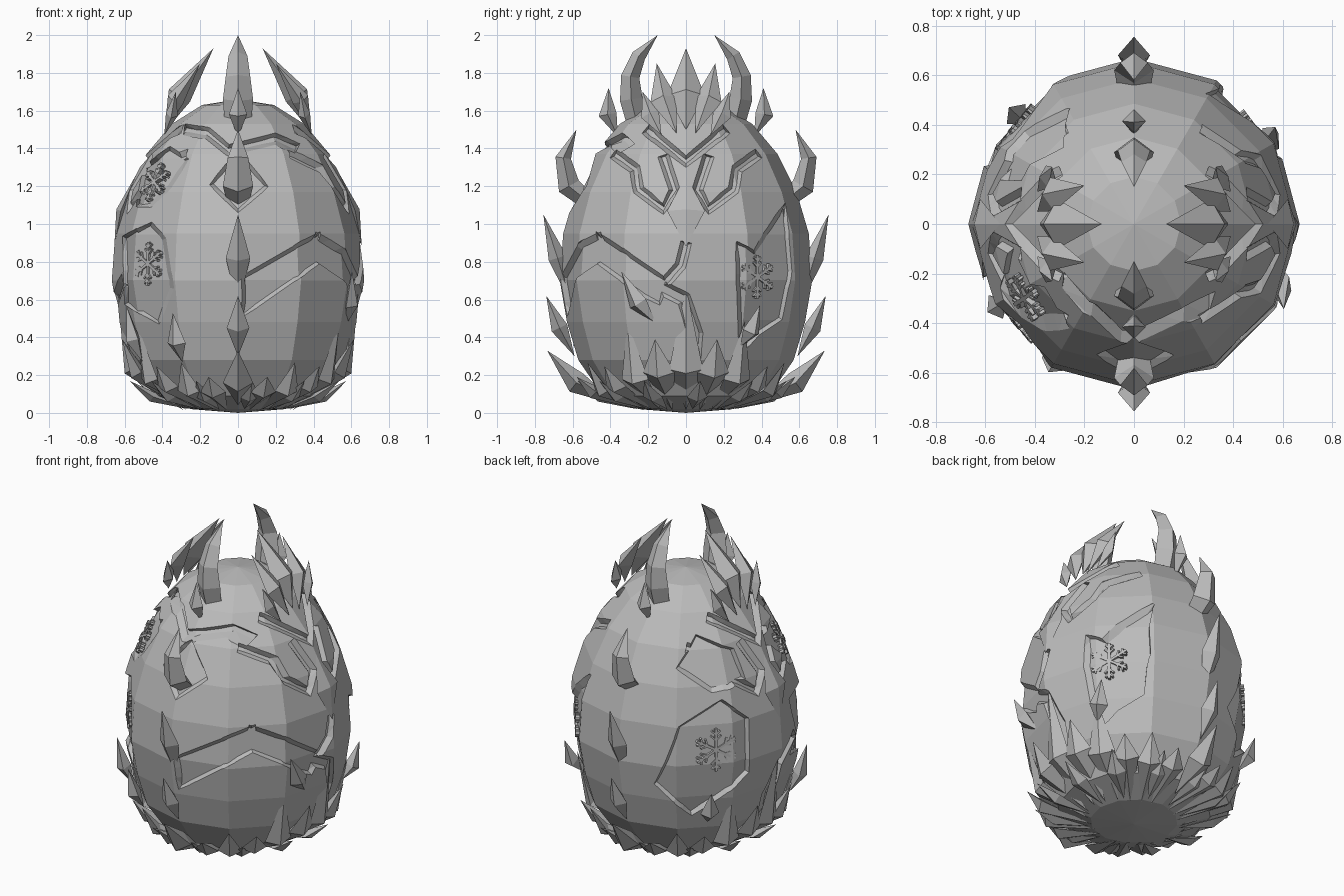
import bpy, bmesh, math
from mathutils import Vector
from mathutils.bvhtree import BVHTree

if "Cube" in bpy.data.objects:
    bpy.data.objects.remove(bpy.data.objects["Cube"])

GREY = (0.5, 0.5, 0.5, 1)
stone = bpy.data.materials.new("stone_grey")
stone.use_nodes = True
stone.diffuse_color = GREY
stone.node_tree.nodes["Principled BSDF"].inputs["Base Color"].default_value = GREY
UP = Vector((0, 0, 1))


def finish(bm, name):
    bmesh.ops.recalc_face_normals(bm, faces=bm.faces[:])
    mesh = bpy.data.meshes.new(name)
    bm.to_mesh(mesh)
    bm.free()
    mesh.materials.append(stone)
    ob = bpy.data.objects.new(name, mesh)
    bpy.context.collection.objects.link(ob)
    return ob


def frame(az):
    """Outward and sideways directions at an azimuth in degrees."""
    a = math.radians(az)
    return Vector((math.cos(a), math.sin(a), 0)), Vector((-math.sin(a), math.cos(a), 0))


def skin(bm, rings):
    """Join rings of vertices; a ring of one vertex is a point."""
    for a, b in zip(rings, rings[1:]):
        n = max(len(a), len(b))
        for i in range(n):
            j = (i + 1) % n
            vs = [a[i % len(a)], a[j % len(a)], b[j % len(b)], b[i % len(b)]]
            bm.faces.new(list(dict.fromkeys(vs)))
    for r in (rings[0], rings[-1]):
        if len(r) > 1:
            bm.faces.new(r)


# Egg: twelve-sided shell around a slightly smaller core
PROFILE = [(0, 0), (.25, .02), (.44, .09), (.57, .28), (.63, .48), (.668, .7), (.65, .95),
           (.585, 1.17), (.485, 1.37), (.35, 1.53), (.19, 1.63), (0, 1.66)]


def egg(name, s):
    bm = bmesh.new()
    rings = []
    for r, z in PROFILE:
        h = UP * (.8 + (z - .8) * s)
        if r == 0:
            rings.append([bm.verts.new(h)])
        else:
            rings.append([bm.verts.new(frame(k * 30)[0] * r * s + h) for k in range(12)])
    skin(bm, rings)
    bm.normal_update()
    return BVHTree.FromBMesh(bm), finish(bm, name)


core_tree, core = egg("egg_core", .96)
shell_tree, shell = egg("egg_shell", 1)


def cut(az, pts, bevel=.013):
    """Cut a sunken panel with sloping walls, outlined in (sideways, height)."""
    out, side = frame(az)
    fine = []
    for a, b in zip(pts, pts[1:] + pts[:1]):
        a, b = Vector(a), Vector(b)
        n = max(1, round((b - a).length / .08))
        fine += [a.lerp(b, i / n) for i in range(n)]
    area = sum(a.x * b.y - b.x * a.y for a, b in zip(fine, fine[1:] + fine[:1]))
    grow = math.copysign(bevel, area)
    narrow, wide = [], []
    for i, p in enumerate(fine):
        t = (fine[(i + 1) % len(fine)] - fine[i - 1]).normalized()
        n = Vector((t.y, -t.x)) * grow
        narrow.append(p - n)
        wide.append(p + n)

    def place(p, d):
        return out * d + side * p.x + UP * p.y

    def depth(p, tree):
        hit = tree.ray_cast(place(p, 2), -out)[0]
        return max(.08, hit.dot(out)) if hit else .08

    bm = bmesh.new()
    rings = [[place(p, .03) for p in narrow], [place(p, depth(p, core_tree) - .004) for p in narrow],
             [place(p, depth(p, shell_tree) + .004) for p in wide], [place(p, .9) for p in wide]]
    skin(bm, [[bm.verts.new(c) for c in ring] for ring in rings])
    bmesh.ops.triangulate(bm, faces=bm.faces[:])
    cutter = finish(bm, "panel_cutter")
    cutter.hide_render = True
    mod = shell.modifiers.new("cut", 'BOOLEAN')
    mod.operation = 'DIFFERENCE'
    mod.solver = 'MANIFOLD'
    mod.object = cutter
    bpy.context.view_layer.objects.active = shell
    bpy.ops.object.modifier_apply(modifier=mod.name)
    bpy.data.objects.remove(cutter)


def crack(az, pts, width=.04):
    """Cut a groove of even width along a path."""
    p = [Vector(q) for q in pts]
    left, right = [], []
    for i, q in enumerate(p):
        t = p[min(i + 1, len(p) - 1)] - p[max(i - 1, 0)]
        n = Vector((-t.y, t.x)).normalized() * width / 2
        left.append(q + n)
        right.append(q - n)
    cut(az, left + right[::-1])


# Front panels and cracks
cut(-90, [(.03, .72), (.43, .95), (.43, .8), (.03, .52)])
cut(-90, [(-.6, .93), (-.46, 1.0), (-.39, .92), (-.35, .66), (-.42, .48), (-.59, .58)])
cut(-90, [(-.53, 1.1), (-.49, 1.3), (-.36, 1.4), (-.27, 1.34), (-.36, 1.2), (-.46, 1.1)])
cut(-90, [(0, 1.38), (-.14, 1.21), (0, 1.07), (.15, 1.2)])
crack(-90, [(-.28, 1.5), (-.16, 1.48), (-.05, 1.39), (.2, 1.45), (.31, 1.4)])

# Side panels and cracks
cut(0, [(-.47, .95), (-.1, .7), (-.14, .58), (-.22, .62), (-.47, .8)])
cut(0, [(.27, .9), (.36, .85), (.52, 1.1), (.55, .75), (.5, .5), (.38, .42), (.29, .32)])
crack(0, [(0, .9), (-.03, .78), (-.11, .69)])
for az, m in ((0, 1), (180, -1)):
    crack(az, [(-.2 * m, .7), (-.01 * m, .6), (.05 * m, .42), (.03 * m, .2)], .06)
    crack(az, [(-.21, 1.5), (0, 1.33), (.21, 1.5)])
    for s in (-1, 1):
        crack(az, [(.38 * s, 1.37), (.27 * s, 1.29), (.25 * s, 1.18), (.12 * s, 1.08),
                   (.06 * s, 1.18), (.12 * s, 1.36)])

# Back panels
cut(140, [(.05, 1.08), (-.2, .95), (-.32, .58), (-.12, .38), (.2, .62), (.2, .95)])
cut(140, [(-.18, 1.27), (-.05, 1.42), (.15, 1.33), (.2, 1.17), (0, 1.14)])


# Crystals and horns: four-sided tapers along a path of (radius, height, width, sideways)
def spike(name, az, path, flat=.75):
    out, side = frame(az)
    c = [out * r + side * u + UP * z for r, z, w, u in path]
    bm = bmesh.new()
    rings = []
    for i, (r, z, w, u) in enumerate(path):
        if w == 0:
            rings.append([bm.verts.new(c[i])])
            continue
        t = c[min(i + 1, len(c) - 1)] - c[max(i - 1, 0)]
        n = t.cross(side).normalized()
        s = n.cross(t).normalized()
        rings.append([bm.verts.new(c[i] + v * w) for v in (s, n * flat, -s, -n * flat)])
    skin(bm, rings)
    return finish(bm, name)


for az, place in ((-90, "front"), (90, "back")):
    spike(place + "_crown_horn", az, [(.26, 1.53, .07, 0), (.29, 1.66, .08, 0),
          (.295, 1.78, .065, 0), (.25, 1.89, .05, 0), (.15, 2.0, 0, 0)])
    spike(place + "_small_crystal", az, [(.36, 1.46, 0, 0), (.415, 1.58, .048, 0), (.41, 1.72, 0, 0)], 1)
    spike(place + "_middle_horn", az, [(.52, 1.12, .06, 0), (.62, 1.2, .08, 0),
          (.65, 1.35, .055, 0), (.58, 1.5, 0, 0)])
    spike(place + "_long_crystal", az, [(.6, .56, 0, 0), (.68, .82, .065, 0), (.755, 1.05, 0, 0)])
    spike(place + "_short_crystal", az, [(.59, .3, 0, 0), (.67, .45, .06, 0), (.74, .62, 0, 0)])
    spike(place + "_foot_crystal", az, [(.36, .04, 0, 0), (.58, .16, .08, 0), (.735, .33, 0, 0)])

# Crowns of leaning crystals and a flat gem on both sides
for az, place in ((0, "left"), (180, "right")):
    spike(place + "_crown_centre", az, [(.38, 1.5, 0, 0), (.31, 1.68, .1, 0), (.13, 1.93, 0, 0)], .65)
    for s in (-1, 1):
        spike(place + "_crown_inner", az, [(.39, 1.48, 0, .05 * s), (.33, 1.66, .07, .12 * s),
              (.2, 1.85, 0, .155 * s)], .65)
        spike(place + "_crown_outer", az, [(.39, 1.47, 0, .13 * s), (.35, 1.58, .05, .19 * s),
              (.33, 1.7, 0, .23 * s)], .65)
    spike(place + "_gem", az, [(.655, .88, 0, 0), (.62, 1.07, .1, 0), (.54, 1.26, 0, 0)], .25)

# Ring of foot crystals, taller towards the sides
for k in range(24):
    az = k * 15
    if az % 180 == 90:
        continue
    s = abs(math.cos(math.radians(az))) ** 4
    odd = k % 2
    spike("base_leaf", az, [(.23 + .06 * s, .015, 0, 0), (.51 + .05 * s, .11 + .12 * s, .07 + .02 * s, 0),
          (.6 + .04 * s, .24 - .05 * odd + (.43 - .2 * odd) * s, 0, 0)], .5)
for k in range(12):
    spike("base_shard", k * 30 + 7.5, [(.26, .02, 0, 0), (.46, .085, .055, 0), (.58, .17, 0, 0)], .5)

# Loose crystals on the body
for az, z, size, lean in ((-120, .4, .13, 0), (32, .46, .11, .03), (-23, .61, .14, -.08),
                          (137, .44, .11, 0), (211, .42, .15, 0)):
    spike("body_crystal", az, [(.59, z - size, 0, -lean), (.65, z - .03, .055, 0),
          (.69, z + size, 0, lean)])


# Snowflakes: six twigged arms of thin bars lying in the panels
def snowflake(az, r, z, slope, size=.115):
    out, side = frame(az)
    up = (UP - out * slope).normalized()
    nrm = side.cross(up)
    centre = out * r + UP * z
    bm = bmesh.new()

    def bar(start, angle, length, w=.0075):
        d = Vector((math.cos(angle), math.sin(angle)))
        q = Vector((-d.y, d.x)) * w
        ends = [start - q, start + q, start + d * length + q, start + d * length - q]
        skin(bm, [[bm.verts.new(centre + side * e.x + up * e.y + nrm * h) for e in ends]
                  for h in (-.012, .012)])

    for k in range(6):
        a = math.radians(k * 60 + 30)
        d = Vector((math.cos(a), math.sin(a)))
        bar(Vector((0, 0)), a, size)
        for f, l in ((.45, .32), (.72, .26)):
            for s in (-1, 1):
                bar(d * size * f, a + s * math.pi / 4, size * l, .005)
    finish(bm, "snowflake")


snowflake(220, .615, .79, .04)
snowflake(214, .528, 1.22, .45, .11)
snowflake(37, .62, .72, 0)
snowflake(141, .615, .79, .04, .13)
